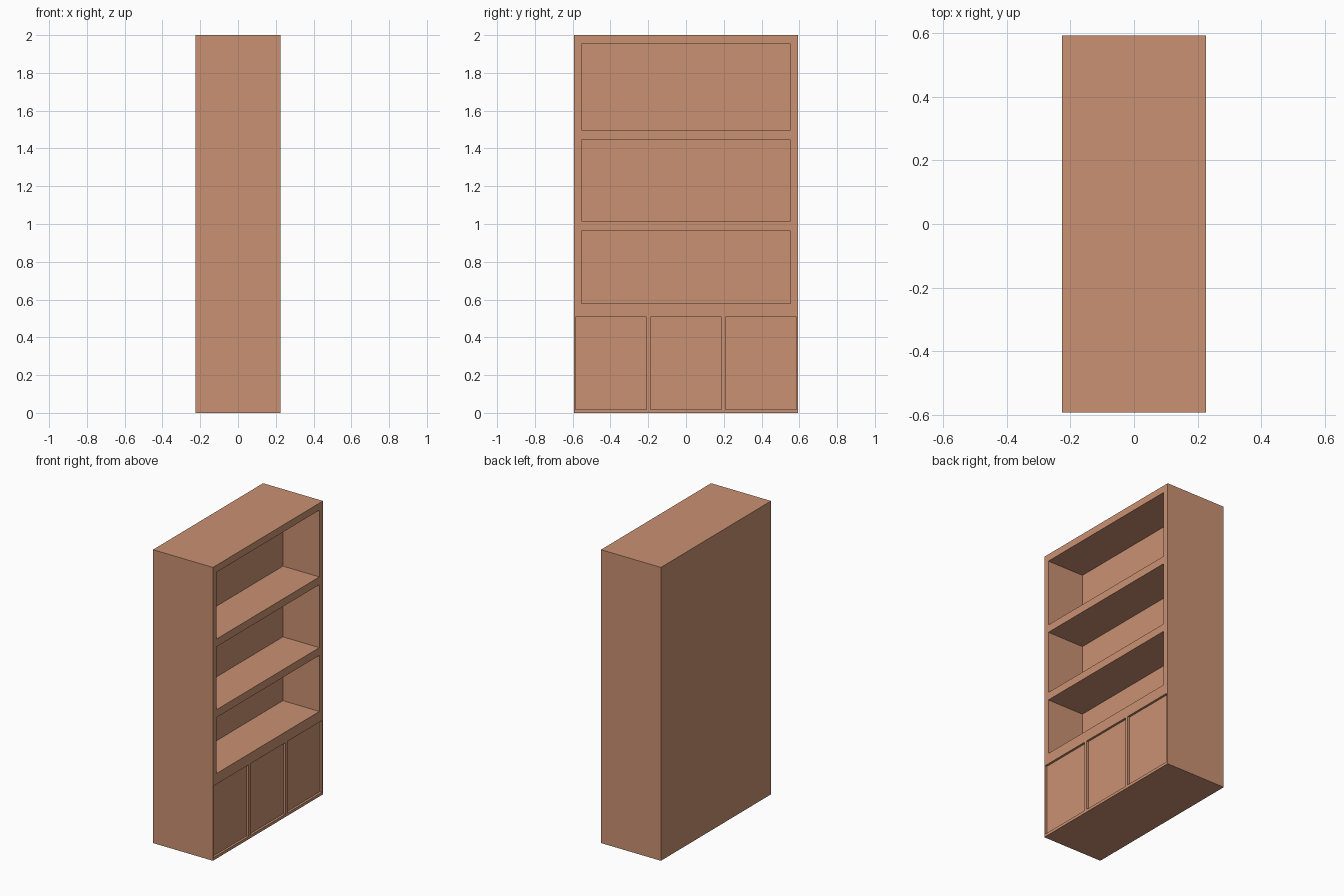
import bpy

cube = bpy.data.objects.get("Cube")
if cube:
    bpy.data.objects.remove(cube, do_unlink=True)

FRONT, HALF_Y = 0.226, 0.593     # open face at +x, half of the width
SHELF_DEPTH, DOOR_DEPTH, PANEL = 0.275, 0.02, 0.005

wood = bpy.data.materials.new("warm_wood")
wood.use_nodes = True
wood.diffuse_color = (0.59, 0.285, 0.17, 1)
wood.node_tree.nodes["Principled BSDF"].inputs["Base Color"].default_value = wood.diffuse_color


def box(name, low, high):
    """Box between two opposite corners."""
    bpy.ops.mesh.primitive_cube_add(size=1)
    obj = bpy.context.object
    obj.name = name
    obj.location = [(a + b) / 2 for a, b in zip(low, high)]
    obj.scale = [b - a for a, b in zip(low, high)]
    bpy.ops.object.transform_apply(location=True, rotation=False, scale=True)
    obj.data.materials.append(wood)
    return obj


def carve(body, low, high):
    """Cut a box-shaped recess out of the body."""
    cutter = box("recess_cutter", low, high)
    cutter.hide_render = True
    cut = body.modifiers.new("recess", 'BOOLEAN')
    cut.operation = 'DIFFERENCE'
    cut.solver = 'EXACT'
    cut.object = cutter
    bpy.context.view_layer.objects.active = body
    bpy.ops.object.modifier_apply(modifier=cut.name)
    bpy.data.objects.remove(cutter, do_unlink=True)


# Solid carcass
carcass = box("bookcase_carcass", (-FRONT, -HALF_Y, 0), (FRONT, HALF_Y, 2))

# Three open shelf bays
for bottom, top in ((0.58, 0.962), (1.015, 1.444), (1.497, 1.952)):
    carve(carcass, (FRONT - SHELF_DEPTH, -0.554, bottom), (FRONT + 0.1, 0.554, top))

# Three slightly recessed cupboard doors
for side, y in (("right", -0.396), ("middle", 0), ("left", 0.396)):
    low, high = (y - 0.188, 0.019), (y + 0.188, 0.507)
    floor = FRONT - DOOR_DEPTH
    carve(carcass, (floor, *low), (FRONT + 0.1, *high))
    box("cupboard_door_" + side, (floor, *low), (floor + PANEL, *high))
